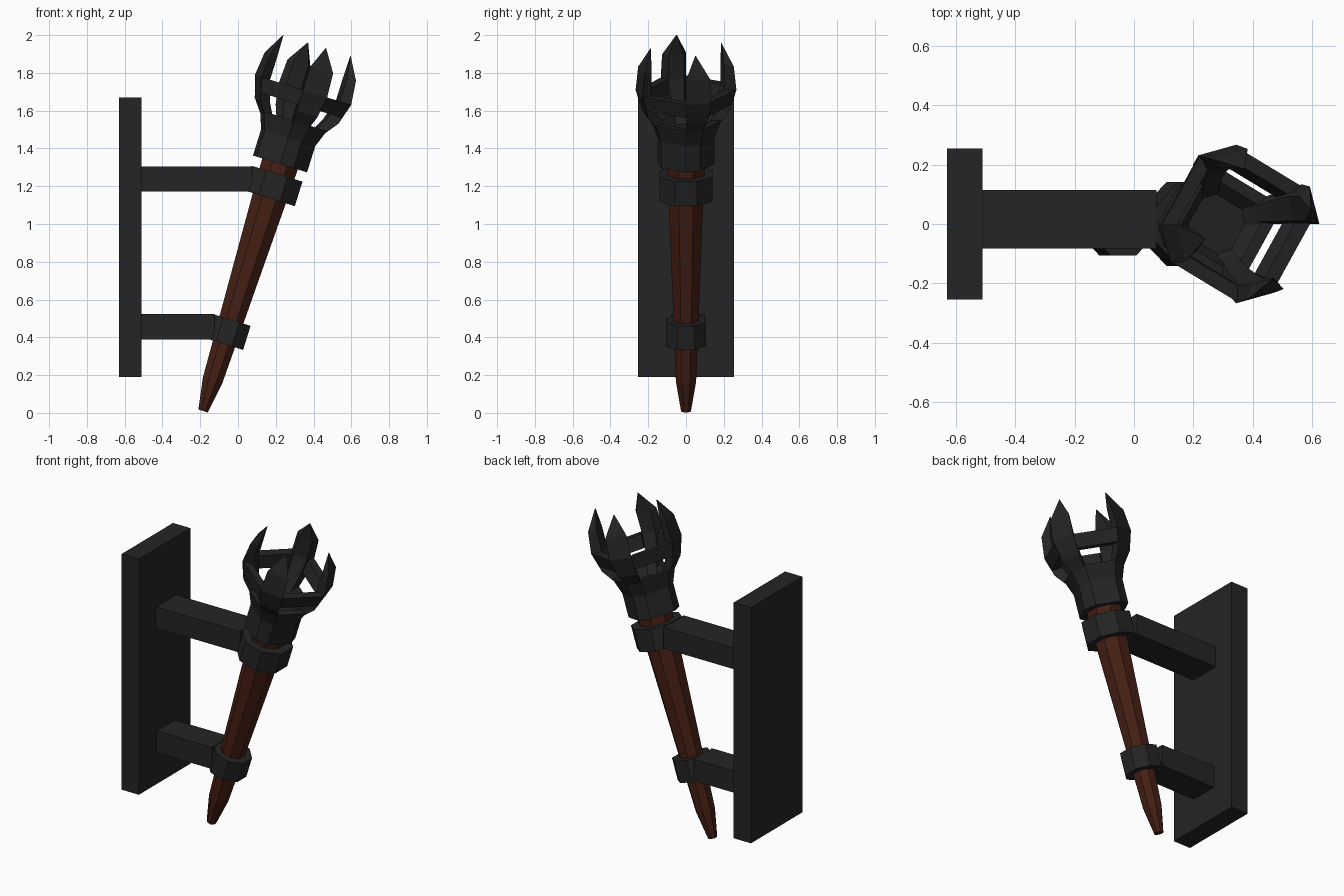
import bpy, bmesh
from math import sin, cos, radians
from mathutils import Vector

if "Cube" in bpy.data.objects:
    bpy.data.objects.remove(bpy.data.objects["Cube"])

TILT = radians(17.3)
BASE = Vector((-0.185, 0, 0.01))
AXIS = Vector((sin(TILT), 0, cos(TILT)))
SIDE = Vector((cos(TILT), 0, -sin(TILT)))


def material(name, rgb):
    m = bpy.data.materials.new(name)
    m.diffuse_color = (*rgb, 1)
    m.use_nodes = True
    m.node_tree.nodes["Principled BSDF"].inputs["Base Color"].default_value = m.diffuse_color
    return m


IRON = material("dark_iron", (0.018, 0.018, 0.018))
WOOD = material("dark_wood", (0.06, 0.014, 0.007))


def on_torch(t, r, deg):
    """Point at distance t along the tilted torch axis, radius r, angle deg."""
    a = radians(deg)
    return BASE + AXIS * t + SIDE * (r * cos(a)) + Vector((0, r * sin(a), 0))


def loft(name, sections, mat):
    """Closed solid skinned through equal-sized rings of points."""
    bm = bmesh.new()
    rings = [[bm.verts.new(p) for p in s] for s in sections]
    n = len(rings[0])
    for lo, hi in zip(rings, rings[1:]):
        for i in range(n):
            j = (i + 1) % n
            bm.faces.new((lo[i], lo[j], hi[j], hi[i]))
    bm.faces.new(rings[0][::-1])
    bm.faces.new(rings[-1])
    bmesh.ops.remove_doubles(bm, verts=bm.verts, dist=1e-5)
    bmesh.ops.recalc_face_normals(bm, faces=bm.faces)
    mesh = bpy.data.meshes.new(name)
    bm.to_mesh(mesh)
    bm.free()
    mesh.materials.append(mat)
    ob = bpy.data.objects.new(name, mesh)
    bpy.context.collection.objects.link(ob)
    return ob


def turned(name, profile, angles, mat):
    return loft(name, [[on_torch(t, r, a) for a in angles] for t, r in profile], mat)


def box(name, x, y, z, mat):
    ring = lambda px: [(px, y[0], z[0]), (px, y[1], z[0]), (px, y[1], z[1]), (px, y[0], z[1])]
    return loft(name, [ring(x[0]), ring(x[1])], mat)


OCT = [22.5 + 45 * k for k in range(8)]          # flats face along x and y
HEAD = [a + 90 * k for k in range(4) for a in (0, 30)]  # narrow and wide sides

# Wall plate and the two arms
box("wall_plate", (-0.63, -0.51), (-0.255, 0.255), (0.19, 1.67), IRON)
box("upper_arm", (-0.52, 0.075), (-0.083, 0.115), (1.172, 1.304), IRON)
box("lower_arm", (-0.52, -0.125), (-0.08, 0.10), (0.388, 0.524), IRON)

# Wooden shaft and holding rings
turned("shaft", [(0, 0.028), (0.17, 0.058), (1.40, 0.108)], OCT, WOOD)
turned("upper_ring", [(1.18, 0.153), (1.316, 0.153)], OCT, IRON)
turned("lower_ring", [(0.372, 0.115), (0.505, 0.115)], OCT, IRON)

# Head collar with a shallow flared cup
turned("head_collar", [(1.37, 0.15), (1.515, 0.15), (1.61, 0.185), (1.61, 0.14), (1.56, 0.10)],
       HEAD, IRON)

# Four pointed prongs and the bars joining them: (t, outer radius, inner radius)
PRONG = [(1.53, 0.15, 0.10), (1.58, 0.168, 0.115), (1.665, 0.232, 0.165),
         (1.78, 0.267, 0.205), (1.91, 0.253, 0.205)]
BAR = [(1.70, 0.243), (1.78, 0.263), (1.78, 0.208), (1.70, 0.188)]
for k in range(4):
    a = 90 * k
    rings = [[on_torch(t, ro, a), on_torch(t, ro, a + 30),
              on_torch(t, ri, a + 27), on_torch(t, ri, a + 3)] for t, ro, ri in PRONG]
    rings.append([on_torch(2.03, 0.192, a + 15)] * 4)
    # the tip ring collapses to one point
    bm_tip = rings.pop()
    rings.append([p + (q - p) * 0.02 for p, q in zip(bm_tip, rings[-1])])
    loft(f"prong_{k + 1}", rings, IRON)
    loft(f"crown_bar_{k + 1}",
         [[on_torch(t, r, b) for t, r in BAR] for b in (a + 29, a + 91)], IRON)
